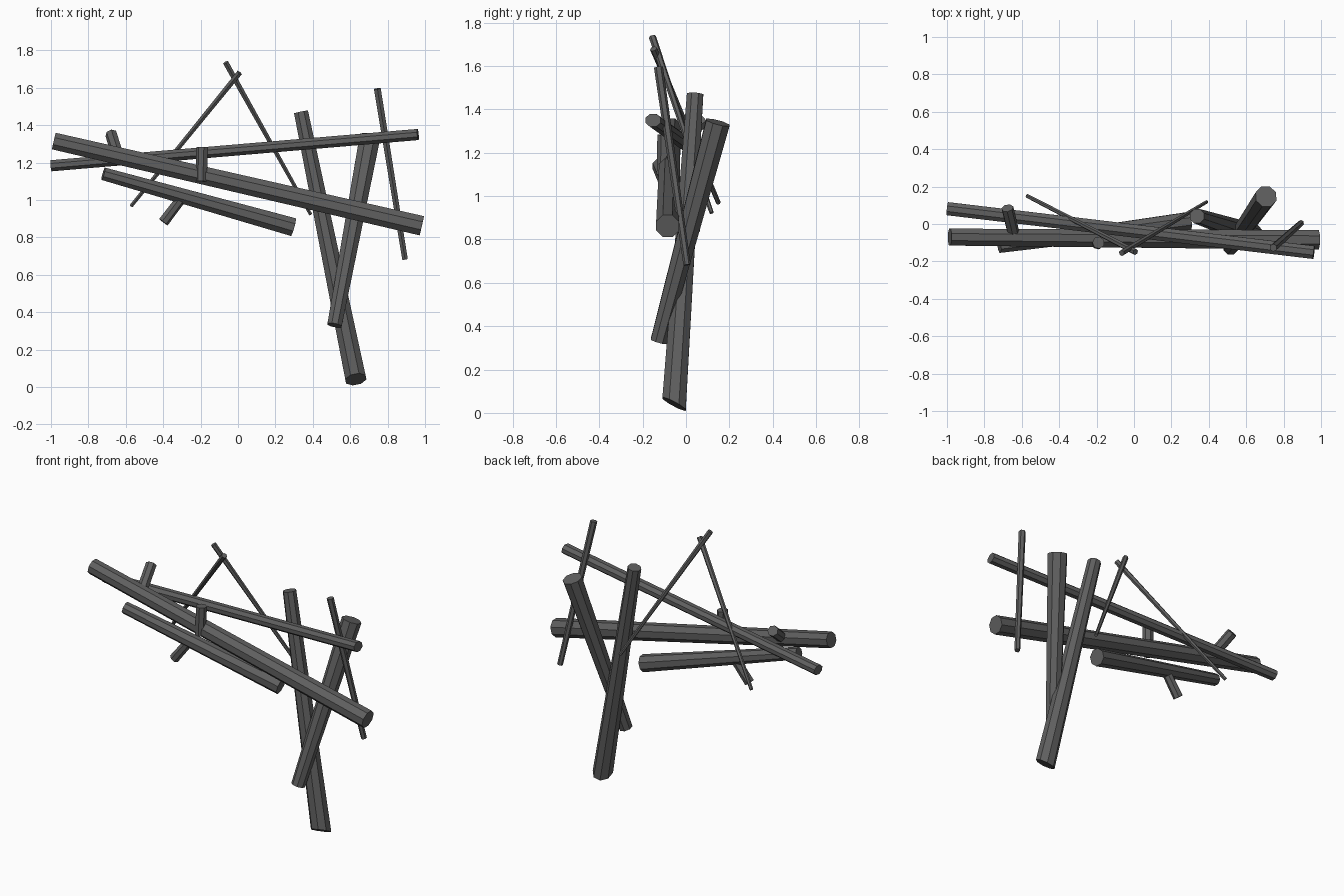
import bpy
import bmesh
import math
from mathutils import Vector

if "Cube" in bpy.data.objects:
    bpy.data.objects.remove(bpy.data.objects["Cube"], do_unlink=True)

GREY = (0.115, 0.115, 0.115, 1.0)
wood = bpy.data.materials.new("charcoal_grey")
wood.use_nodes = True
wood.diffuse_color = GREY
bsdf = wood.node_tree.nodes["Principled BSDF"]
bsdf.inputs["Base Color"].default_value = GREY
bsdf.inputs["Roughness"].default_value = 0.9


def log(name, start, end, r_start, r_end, sides=8, flat=1.0, slant=(0, 0, 0)):
    """Tapered faceted log; slant shears the far end, flat squashes it upright."""
    start, end, slant = Vector(start), Vector(end), Vector(slant)
    axis = (end - start).normalized()
    side = axis.cross(Vector((0, 1, 0))).normalized()
    depth = axis.cross(side)
    bm = bmesh.new()
    rings = []
    for centre, radius, shear in ((start, r_start, Vector()), (end, r_end, slant)):
        ring = []
        for i in range(sides):
            a = math.tau * (i + 0.5) / sides
            off = (side * math.cos(a) * flat + depth * math.sin(a)) * radius
            ring.append(bm.verts.new(centre + off + axis * off.dot(shear)))
        rings.append(ring)
    low, high = rings
    for i in range(sides):
        j = (i + 1) % sides
        bm.faces.new((low[i], low[j], high[j], high[i]))
    bm.faces.new(low[::-1])
    bm.faces.new(high)
    bmesh.ops.recalc_face_normals(bm, faces=bm.faces)
    mesh = bpy.data.meshes.new(name)
    bm.to_mesh(mesh)
    bm.free()
    mesh.materials.append(wood)
    obj = bpy.data.objects.new(name, mesh)
    bpy.context.collection.objects.link(obj)
    return obj


# Long crossing logs
log("main_log", (-0.985, -0.07, 1.315), (0.983, -0.085, 0.862), 0.049, 0.057)
log("upper_pole", (-0.998, 0.082, 1.183), (0.962, -0.152, 1.35), 0.038, 0.038, flat=0.85)
log("lower_log", (-0.72, -0.12, 1.14), (0.295, 0.015, 0.855), 0.037, 0.053)

# Upright logs
log("tall_leg", (0.337, 0.042, 1.47), (0.63, -0.055, 0.041), 0.041, 0.06, slant=(0, 0.45, 0))
log("leaning_leg", (0.516, -0.125, 0.33), (0.706, 0.147, 1.34), 0.042, 0.06)

# Thin twigs
log("right_twig", (0.745, -0.127, 1.595), (0.893, 0.005, 0.683), 0.021, 0.017, sides=6)
log("peak_twig_right", (-0.066, -0.155, 1.735), (0.388, 0.118, 0.923), 0.017, 0.01, sides=6)
log("peak_twig_left", (0.008, -0.15, 1.68), (-0.571, 0.15, 0.968), 0.017, 0.011, sides=6)

# Broken branch stubs
log("front_stub", (-0.19, -0.1, 1.283), (-0.195, -0.105, 1.1), 0.033, 0.031, sides=7)
log("back_stub", (-0.677, 0.085, 1.35), (-0.645, -0.05, 1.25), 0.033, 0.033, sides=7)
log("bottom_stub", (-0.4, -0.075, 0.882), (-0.295, -0.065, 1.02), 0.03, 0.028, sides=7)
